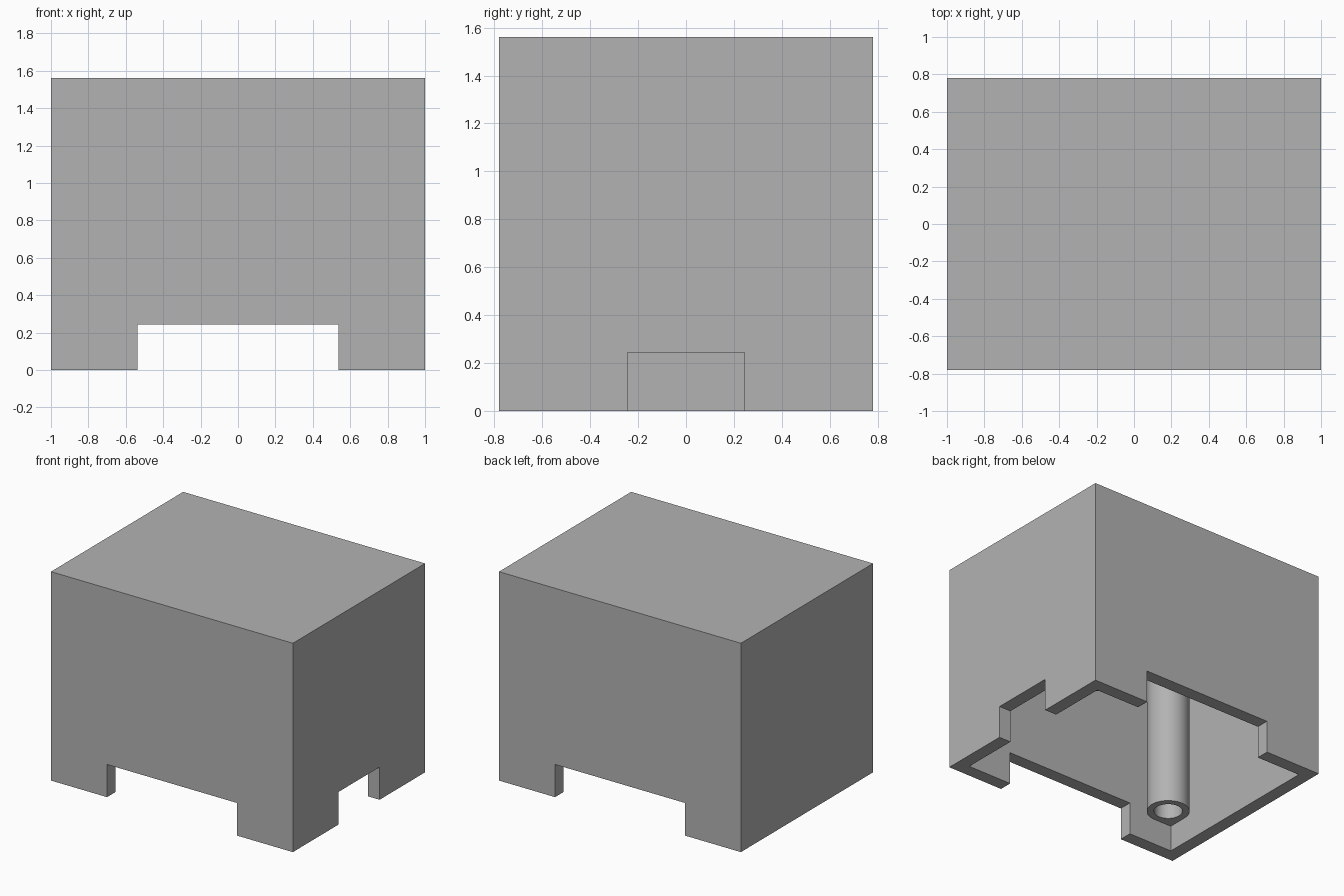
import bpy
import bmesh
from math import cos, sin, pi, radians

if "Cube" in bpy.data.objects:
    bpy.data.objects.remove(bpy.data.objects["Cube"], do_unlink=True)

T = 2 / 20.5                                  # wall thickness, the module of the design
W, D, H = 20.5 * T, 16 * T, 16 * T            # outer size
NOTCH_H = 2.5 * T
POST_R, HOLE_R, POST_BOTTOM = 1.5 * T, T, 2 * T
SEGMENTS = 64

grey = bpy.data.materials.new("plain grey")
grey.use_nodes = True
grey.diffuse_color = (0.45, 0.45, 0.45, 1)
grey.node_tree.nodes["Principled BSDF"].inputs["Base Color"].default_value = grey.diffuse_color


def add_object(name, bm):
    bmesh.ops.recalc_face_normals(bm, faces=bm.faces)
    mesh = bpy.data.meshes.new(name)
    bm.to_mesh(mesh)
    bm.free()
    mesh.materials.append(grey)
    obj = bpy.data.objects.new(name, mesh)
    bpy.context.collection.objects.link(obj)
    return obj


def box(name, x, y, z):
    """Box spanning the given (low, high) ranges."""
    bm = bmesh.new()
    bmesh.ops.create_cube(bm, size=1)
    for v in bm.verts:
        v.co = [r[0] + (c + 0.5) * (r[1] - r[0]) for c, r in zip(v.co, (x, y, z))]
    return add_object(name, bm)


def cut(target, cutter):
    """Subtract the cutter from the target, then drop the cutter."""
    cutter.hide_render = True
    mod = target.modifiers.new("cut", 'BOOLEAN')
    mod.operation, mod.solver, mod.object = 'DIFFERENCE', 'EXACT', cutter
    bpy.context.view_layer.objects.active = target
    bpy.ops.object.modifier_apply(modifier=mod.name)
    bpy.data.objects.remove(cutter, do_unlink=True)


# Hollow housing, open underneath
housing = box("housing", (-W / 2, W / 2), (-D / 2, D / 2), (0, H))
cut(housing, box("cavity", (-W / 2 + T, W / 2 - T), (-D / 2 + T, D / 2 - T), (-T, H - T)))

# Wide notch through front and back walls, small notch in the left wall
cut(housing, box("long_notch", (-5.5 * T, 5.5 * T), (-D, D), (-T, NOTCH_H)))
cut(housing, box("side_notch", (W / 2 - 2 * T, W), (-2.5 * T, 2.5 * T), (-T, NOTCH_H)))


def screw_post(name, side):
    """Hollow post squared off into the inner corner on the given side."""
    bm = bmesh.new()
    cx, cy = side * (W / 2 - T - POST_R), side * (D / 2 - T - POST_R)

    def ring(radius, z, squared):
        verts = []
        for i in range(SEGMENTS):
            c, s = cos(2 * pi * i / SEGMENTS), sin(2 * pi * i / SEGMENTS)
            in_corner = squared and c * side > 0 and s * side > 0
            r = radius / max(abs(c), abs(s)) if in_corner else radius
            verts.append(bm.verts.new((cx + r * c, cy + r * s, z)))
        return verts

    rings = [ring(POST_R, H - T, True), ring(POST_R, POST_BOTTOM, True),
             ring(HOLE_R, POST_BOTTOM, False), ring(HOLE_R, H - T, False)]
    # Outer wall, end face, bore and hidden top
    for a, b in zip(rings, rings[1:] + rings[:1]):
        for i in range(SEGMENTS):
            j = (i + 1) % SEGMENTS
            bm.faces.new((a[i], a[j], b[j], b[i]))
    post = add_object(name, bm)
    bpy.ops.object.select_all(action='DESELECT')
    post.select_set(True)
    bpy.context.view_layer.objects.active = post
    bpy.ops.object.shade_smooth_by_angle(angle=radians(30))


# Screw posts in diagonally opposite corners
screw_post("front_right_screw_post", -1)
screw_post("back_left_screw_post", 1)
